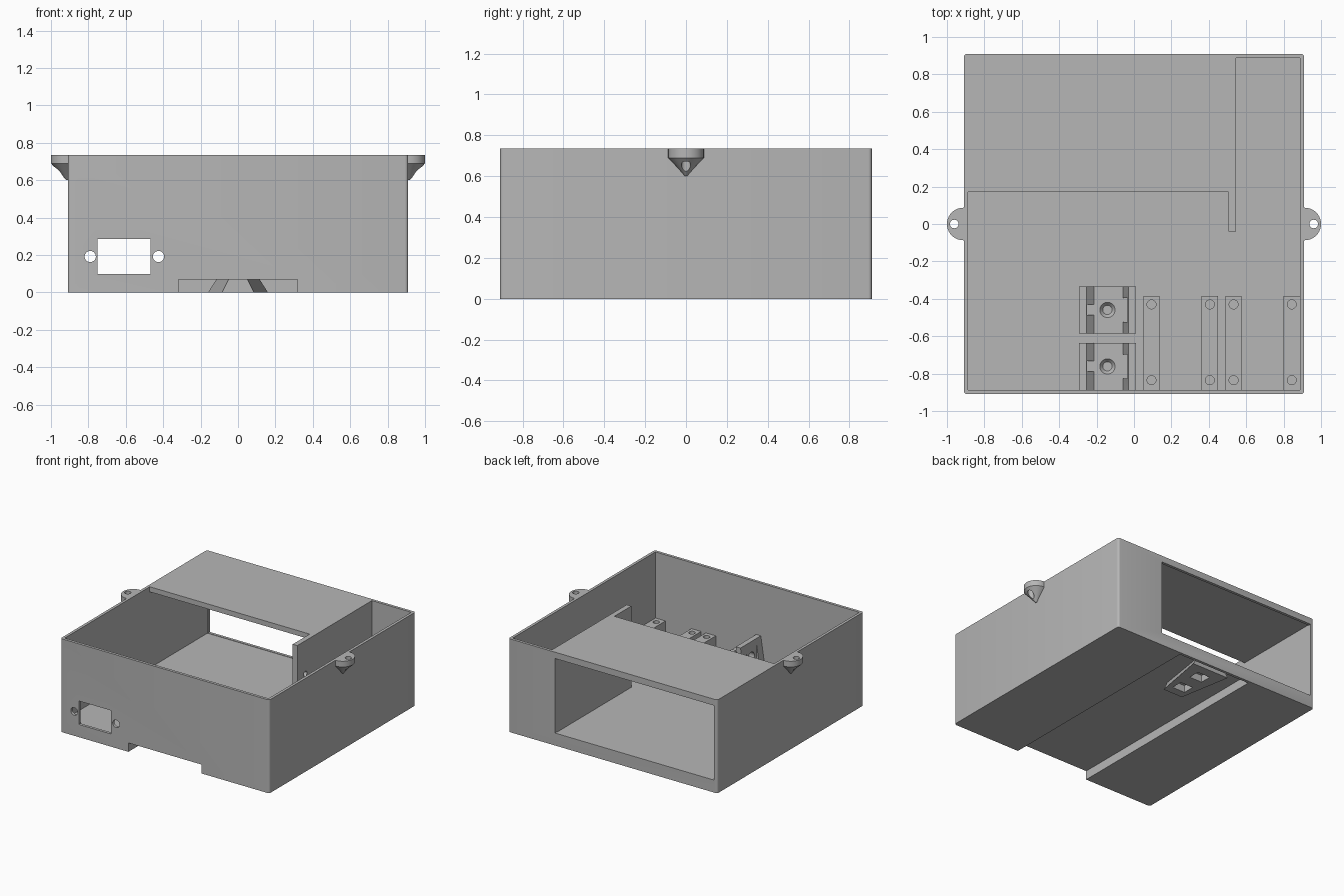
import bpy, bmesh, math
from mathutils import Matrix

if "Cube" in bpy.data.objects:
    bpy.data.objects.remove(bpy.data.objects["Cube"])

grey = bpy.data.materials.new("plain_grey")
grey.diffuse_color = (0.47, 0.47, 0.47, 1)
grey.use_nodes = True
grey.node_tree.nodes["Principled BSDF"].inputs["Base Color"].default_value = grey.diffuse_color


def add(name, bm):
    bmesh.ops.recalc_face_normals(bm, faces=bm.faces)
    me = bpy.data.meshes.new(name)
    bm.to_mesh(me)
    bm.free()
    me.materials.append(grey)
    ob = bpy.data.objects.new(name, me)
    bpy.context.collection.objects.link(ob)
    return ob


def box(name, x0, x1, y0, y1, z0, z1, round_corners=0):
    bm = bmesh.new()
    bmesh.ops.create_cube(bm, size=1)
    for v in bm.verts:
        v.co.x = x1 if v.co.x > 0 else x0
        v.co.y = y1 if v.co.y > 0 else y0
        v.co.z = z1 if v.co.z > 0 else z0
    if round_corners:
        upright = [e for e in bm.edges if abs(e.verts[0].co.z - e.verts[1].co.z) > 0.01]
        bmesh.ops.bevel(bm, geom=upright, offset=round_corners, segments=4,
                        profile=0.5, affect='EDGES')
    return add(name, bm)


def rod(name, centre, r, length, axis='Z', r2=None):
    bm = bmesh.new()
    bmesh.ops.create_cone(bm, cap_ends=True, segments=24, radius1=r,
                          radius2=r if r2 is None else r2, depth=length)
    turn = {'Z': Matrix(), 'Y': Matrix.Rotation(math.pi / 2, 4, 'X'),
            'X': Matrix.Rotation(math.pi / 2, 4, 'Y')}[axis]
    bm.transform(Matrix.Translation(centre) @ turn)
    return add(name, bm)


def loft(name, rings):
    """Solid through a stack of equal-length rings."""
    bm = bmesh.new()
    vs = [[bm.verts.new(p) for p in ring] for ring in rings]
    n = len(vs[0])
    for a, b in zip(vs, vs[1:]):
        for i in range(n):
            bm.faces.new((a[i], a[(i + 1) % n], b[(i + 1) % n], b[i]))
    bm.faces.new(vs[0][::-1])
    bm.faces.new(vs[-1])
    return add(name, bm)


def cut(ob, *cutters):
    for c in cutters:
        m = ob.modifiers.new("cut", 'BOOLEAN')
        m.operation = 'DIFFERENCE'
        m.solver = 'EXACT'
        m.object = c
        bpy.context.view_layer.objects.active = ob
        bpy.ops.object.modifier_apply(modifier=m.name)
        bpy.data.objects.remove(c)


def smooth(ob):
    bpy.ops.object.select_all(action='DESELECT')
    ob.select_set(True)
    bpy.context.view_layer.objects.active = ob
    bpy.ops.object.shade_smooth_by_angle(angle=math.radians(30))


W, H, IN, FLOOR = 0.91, 0.735, 0.888, 0.095

# Enclosure with a roof over the rear bay and a partition beside it
case = box("case", -W, W, -W, W, 0, H, 0.018)
cut(case,
    box("front_bay", -IN, IN, -IN, -0.04, FLOOR, 1),
    box("middle_bay", -IN, 0.505, -0.1, 0.17, FLOOR, 1),
    box("rear_bay", -IN, 0.505, 0.1, IN, FLOOR, 0.695),
    box("side_bay", 0.545, IN, -0.1, IN, FLOOR, 1),
    box("rear_window", -0.883, 0.505, 0.8, 1, 0.098, 0.685),
    box("rail_groove", -0.318, 0.318, -1, 0.888, -0.1, 0.07),
    box("socket_opening", -0.75, -0.468, -1, -0.8, 0.1, 0.285),
    rod("socket_hole_left", (-0.79, -0.9, 0.192), 0.03, 0.2, 'Y'),
    rod("socket_hole_right", (-0.425, -0.9, 0.192), 0.03, 0.2, 'Y'),
    rod("cable_hole", (0.525, 0.06, 0.475), 0.02, 0.2, 'X'))
smooth(case)

# Tapered latch in the rail groove, with two pockets
latch = loft("rail_latch", [
    [(-0.085, 0.43, 0), (0.085, 0.43, 0), (0.16, 0.85, 0), (-0.16, 0.85, 0)],
    [(-0.05, 0.43, 0.071), (0.05, 0.43, 0.071), (0.115, 0.85, 0.071), (-0.115, 0.85, 0.071)]])
cut(latch, *[box("pocket", -0.055, 0.055, y - 0.045, y + 0.045, -0.1, 0.055)
             for y in (0.54, 0.73)])

# Board support strips with screw holes
for i, (x0, x1) in enumerate([(0.05, 0.137), (0.362, 0.449), (0.49, 0.575), (0.80, 0.887)]):
    strip = box(f"support_strip_{i + 1}", x0, x1, -IN, -0.385, FLOOR, 0.215)
    cut(strip, *[rod("screw_hole", ((x0 + x1) / 2, y, 0.2), 0.024, 0.14)
                 for y in (-0.43, -0.835)])
    smooth(strip)

# Cradles: low lip, flat seat, tall back
profile = [(-0.295, FLOOR), (0.01, FLOOR), (0.01, 0.32), (-0.03, 0.32), (-0.06, 0.125),
           (-0.215, 0.125), (-0.255, 0.165), (-0.295, 0.165)]
for i, y0 in enumerate((-IN, -0.586)):
    y1 = y0 + 0.253
    ym = (y0 + y1) / 2
    cradle = loft(f"cradle_{i + 1}", [[(x, y, z) for x, z in profile] for y in (y0, y1)])
    cut(cradle,
        rod("screw_hole", (-0.142, ym, 0.125), 0.025, 0.05),
        rod("countersink", (-0.142, ym, 0.121), 0.025, 0.03, r2=0.05),
        box("lip_notch", -0.25, -0.208, ym - 0.028, ym + 0.028, 0.125, 0.3),
        rod("back_hole", (-0.03, ym, 0.2), 0.04, 0.2, 'X'),
        box("back_notch", -0.1, -0.035, ym - 0.065, ym + 0.065, 0.13, 0.4))
    smooth(cradle)

# Mounting ears: half discs tapering down into the side walls
for side, s in (("left", -1), ("right", 1)):
    rings = []
    for r, z in ((0.005, 0.60), (0.035, 0.635), (0.087, 0.69), (0.087, H)):
        arc = [(s * (0.913 + r * math.cos(a)), r * math.sin(a), z)
               for a in (math.pi * (k / 20 - 0.5) for k in range(21))]
        rings.append(arc + [(s * 0.9, r, z), (s * 0.9, -r, z)])
    ear = loft(f"{side}_ear", rings)
    cut(ear, rod("ear_hole", (s * 0.961, 0, 0.68), 0.023, 0.2))
    smooth(ear)
